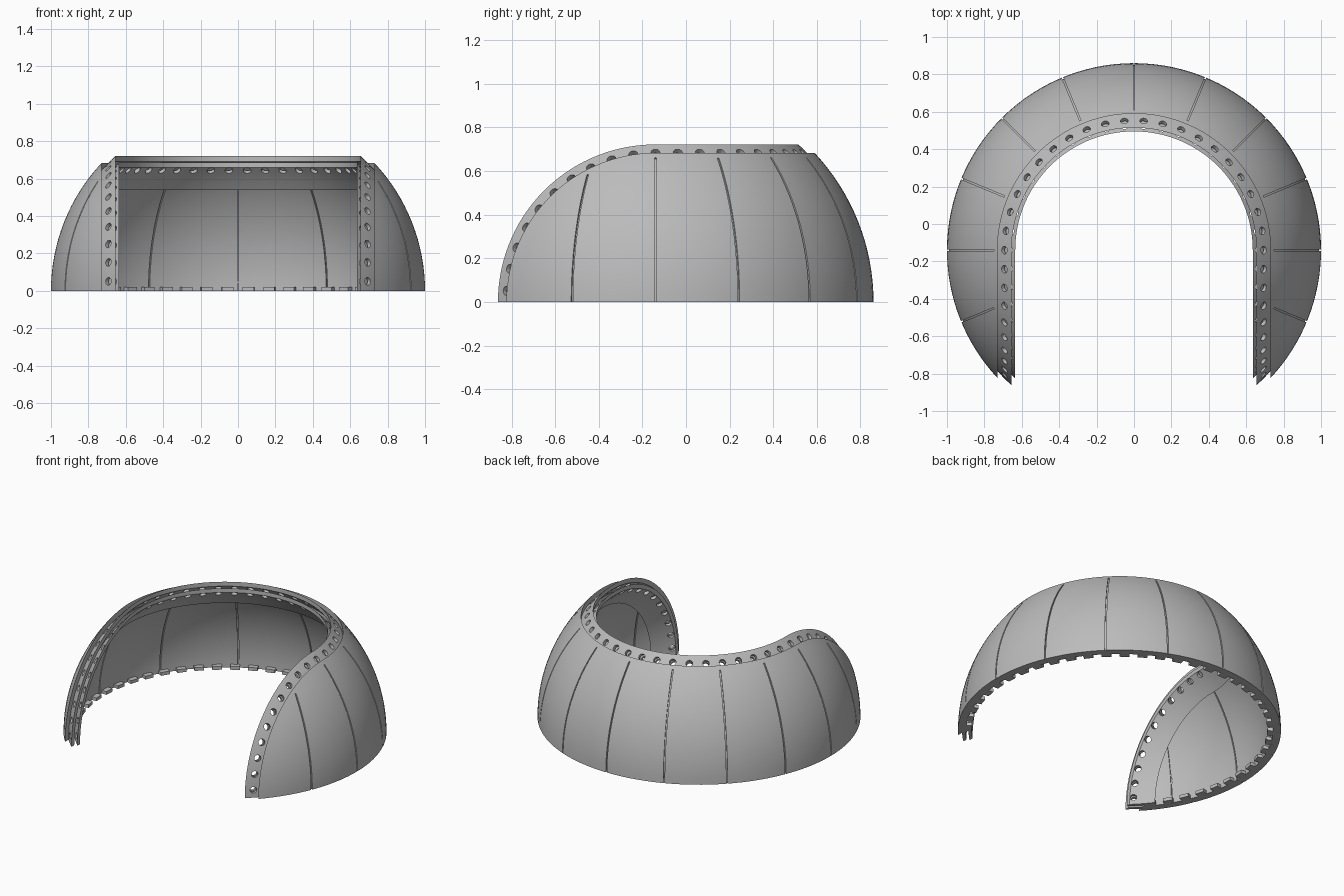
import bpy, bmesh, math
from mathutils import Vector, Matrix

cube = bpy.data.objects.get("Cube")
if cube:
    bpy.data.objects.remove(cube)

YC = -0.14            # centre of the dome
RIM, SHELL = 0.73, 0.95
rad = math.radians

grey = bpy.data.materials.new("plain grey")
grey.use_nodes = True
grey.diffuse_color = (0.5, 0.5, 0.5, 1)
grey.node_tree.nodes["Principled BSDF"].inputs["Base Color"].default_value = (0.5, 0.5, 0.5, 1)


def make_object(name, bm):
    bmesh.ops.remove_doubles(bm, verts=bm.verts, dist=1e-5)
    bmesh.ops.recalc_face_normals(bm, faces=bm.faces)
    mesh = bpy.data.meshes.new(name)
    bm.to_mesh(mesh)
    bm.free()
    mesh.materials.append(grey)
    ob = bpy.data.objects.new(name, mesh)
    bpy.context.collection.objects.link(ob)
    return ob


def on_path(r, h, s):
    """Place a section point; s runs 0-90 up one wing, 90-270 round the back, 270-360 down."""
    if 90 <= s <= 270:
        a = rad(s - 90)
        return Vector((r * math.cos(a), YC + r * math.sin(a), h))
    t = rad(s if s < 90 else 360 - s)
    return Vector((r if s < 90 else -r, YC - h * math.cos(t), h * math.sin(t)))


def arc(radius, r0, r1, n):
    """Section points on a sphere between two distances from the axis."""
    a0, a1 = math.acos(r0 / radius), math.acos(min(1, r1 / radius))
    angles = [a0 + (a1 - a0) * i / n for i in range(n + 1)]
    return [(radius * math.cos(a), radius * math.sin(a)) for a in angles]


# Closed section: stepped outer rim, dome, inner wall, inner flange, slot
section = (arc(0.975, 0.655, RIM, 3) + arc(1.0, RIM, 1.0, 16)
           + arc(SHELL, SHELL, 0.74, 14) + arc(0.915, 0.74, 0.635, 4)
           + arc(0.935, 0.635, 0.715, 3) + arc(0.953, 0.715, 0.655, 3))

bm = bmesh.new()
rings = [[bm.verts.new(on_path(r, h, i * 3)) for r, h in section] for i in range(121)]
n = len(section)
for a, b in zip(rings, rings[1:]):
    for j in range(n):
        k = (j + 1) % n
        bm.faces.new((a[j], a[k], b[k], b[j]))
bm.faces.new(rings[0])
bm.faces.new(rings[-1])
shell = make_object("dome_shell", bm)

# Cutters: round bolt holes through both flanges, and thin panel seams
bm = bmesh.new()
step = 180 / 21
stations = [90 + step * i for i in range(-10, 32)]
for s in stations:
    d = on_path(0.711, 0.703, s) - Vector((0, YC, 0))
    place = Matrix.Translation(Vector((0, YC, 0)) + d * 0.94)
    bmesh.ops.create_cone(bm, cap_ends=True, segments=12, radius1=0.021, radius2=0.021,
                          depth=0.12, matrix=place @ d.to_track_quat('Z', 'Y').to_matrix().to_4x4())


def seam(azimuth, r_in, r_out, limit):
    """Thin arched strip standing on a meridian of the dome."""
    if abs(azimuth) > 90:
        limit /= math.cos(rad(abs(azimuth) - 90))
    top = math.acos(limit)
    turn = Matrix.Translation((0, YC, 0)) @ Matrix.Rotation(rad(-azimuth), 4, 'Z')
    prev = first = None
    steps = 24
    for i in range(steps + 1):
        e = -0.02 + (top + 0.02) * i / steps
        ring = [bm.verts.new(turn @ Vector((x, R * math.cos(e), R * math.sin(e))))
                for x, R in ((-0.004, r_in), (0.004, r_in), (0.004, r_out), (-0.004, r_out))]
        if prev:
            for j in range(4):
                k = (j + 1) % 4
                bm.faces.new((prev[j], prev[k], ring[k], ring[j]))
        first = first or ring
        prev = ring
    bm.faces.new(first)
    bm.faces.new(prev)


for i in range(-5, 6):
    seam(i * 22.5, 0.99, 1.02, 0.75)
for i in range(-4, 5):
    seam(i * 30, 0.93, 0.958, 0.80)

cutter = make_object("hole_and_seam_cutter", bm)
cutter.hide_render = True
mod = shell.modifiers.new("cut", 'BOOLEAN')
mod.operation, mod.solver, mod.object = 'DIFFERENCE', 'EXACT', cutter
bpy.context.view_layer.objects.active = shell
shell.select_set(True)
bpy.ops.object.modifier_apply(modifier=mod.name)
bpy.data.objects.remove(cutter)
bpy.ops.object.shade_smooth_by_angle(angle=rad(25))

# Row of small locating tabs along the inside of the base
bm = bmesh.new()
for i in range(-19, 19):
    turn = Matrix.Translation((0, YC, 0)) @ Matrix.Rotation(rad((i + 0.5) * 6.92), 4, 'Z')
    size = Matrix.Diagonal((0.06, 0.04, 0.022, 1))
    bmesh.ops.create_cube(bm, size=1, matrix=turn @ Matrix.Translation((0, 0.935, 0.011)) @ size)
make_object("base_tabs", bm)
